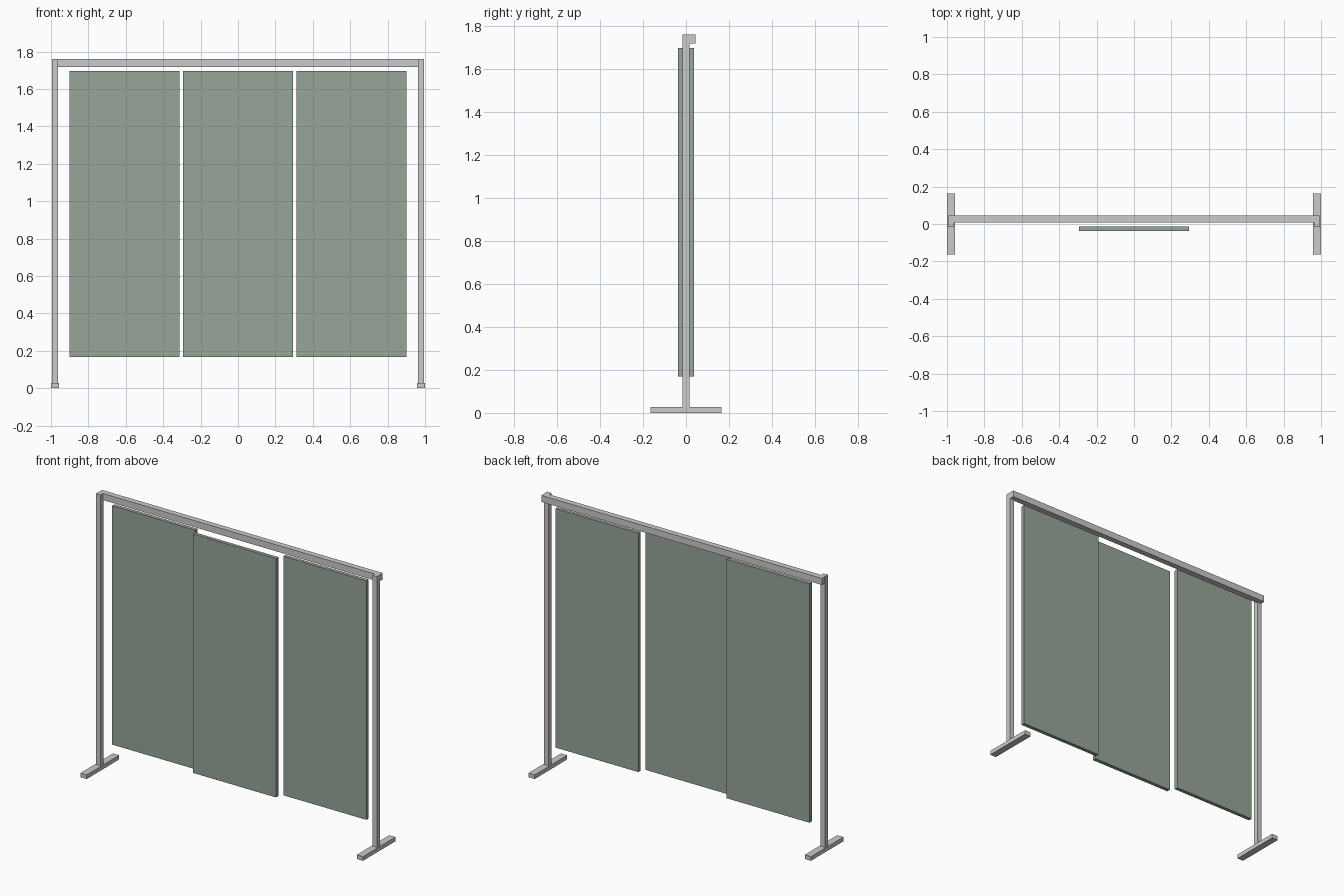
import bpy

if "Cube" in bpy.data.objects:
    bpy.data.objects.remove(bpy.data.objects["Cube"])

panel_green = bpy.data.materials.new("panel_green")
panel_green.diffuse_color = (0.31, 0.38, 0.32, 1)
panel_green.use_nodes = True
panel_green.node_tree.nodes["Principled BSDF"].inputs["Base Color"].default_value = panel_green.diffuse_color


def box(name, x, y, z, material=None):
    """Box from (min, max) ranges along each axis."""
    bpy.ops.mesh.primitive_cube_add(
        size=1, location=[sum(r) / 2 for r in (x, y, z)])
    obj = bpy.context.object
    obj.name = name
    obj.scale = [r[1] - r[0] for r in (x, y, z)]
    bpy.ops.object.transform_apply(location=False, rotation=False, scale=True)
    if material:
        obj.data.materials.append(material)
    return obj


TOP = 1.76
POST_X = 0.978

# Feet and posts at both ends
for side, s in (("left", -1), ("right", 1)):
    c = s * POST_X
    box(side + "_foot", (c - 0.022, c + 0.022), (-0.164, 0.164), (0, 0.027))
    box(side + "_post", (c - 0.016, c + 0.016), (-0.016, 0.016), (0.027, TOP))

# Top rail, set behind the posts
box("top_rail", (-0.993, 0.993), (0.008, 0.045), (1.718, TOP))

# Hanging panels: outer two under the rail, middle one in front
for name, x, y in (("left_panel", -0.606, 0.0245),
                   ("middle_panel", 0, -0.0245),
                   ("right_panel", 0.606, 0.0245)):
    box(name, (x - 0.294, x + 0.294), (y - 0.012, y + 0.012),
        (0.168, 1.697), panel_green)
